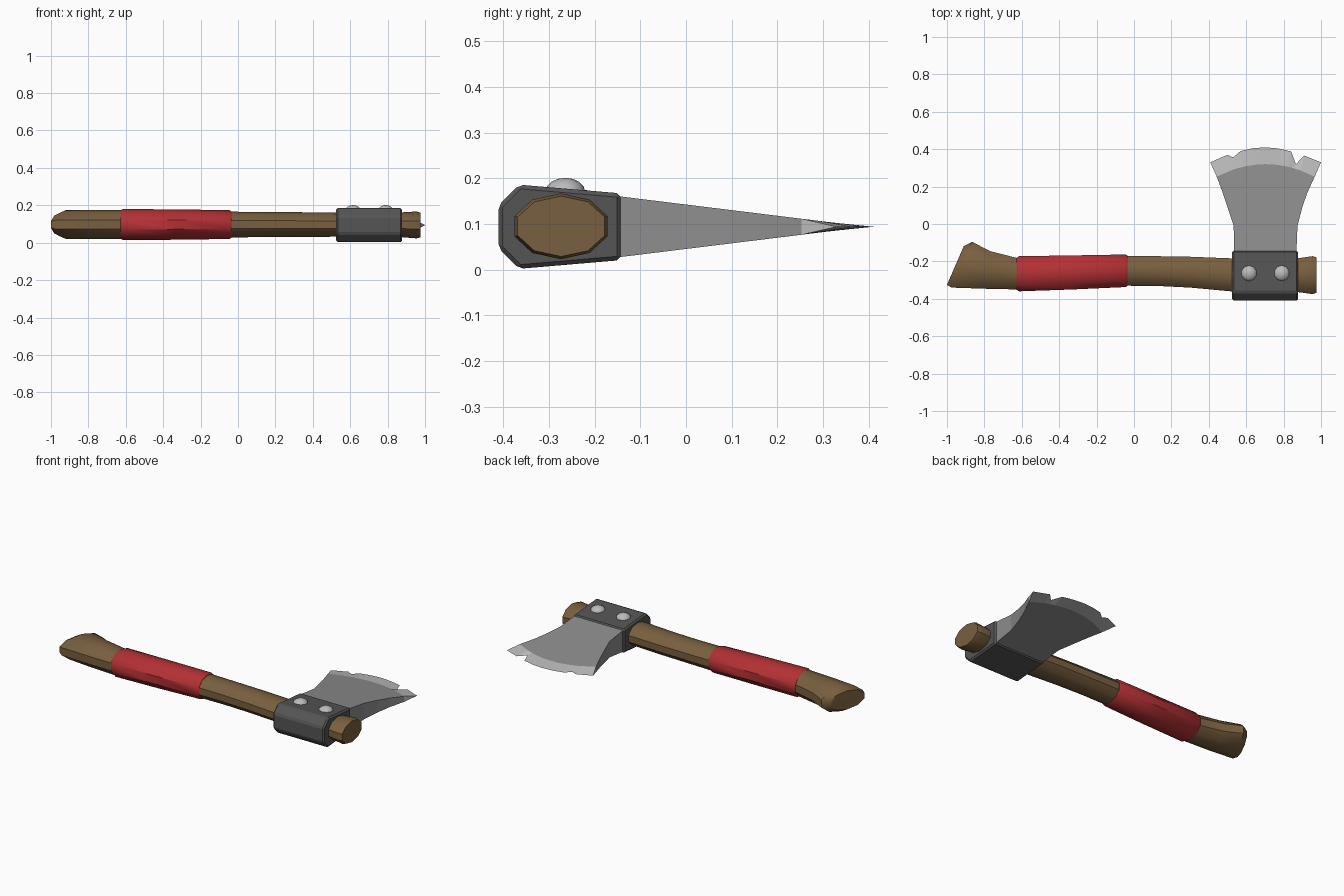
import bpy, bmesh
from math import sin, cos, pi, radians

if "Cube" in bpy.data.objects:
    bpy.data.objects.remove(bpy.data.objects["Cube"])


def material(name, rgb):
    m = bpy.data.materials.new(name)
    m.diffuse_color = (*rgb, 1)
    m.use_nodes = True
    m.node_tree.nodes["Principled BSDF"].inputs["Base Color"].default_value = m.diffuse_color
    return m


WOOD = material("wood", (0.19, 0.115, 0.05))
RED = material("red_wrap", (0.45, 0.03, 0.035))
DARK = material("dark_steel", (0.09, 0.09, 0.09))
STEEL = material("steel", (0.27, 0.27, 0.27))
BRIGHT = material("bright_steel", (0.5, 0.5, 0.5))


def make(name, verts, faces, mat, angle=None):
    me = bpy.data.meshes.new(name)
    bm = bmesh.new()
    vs = [bm.verts.new(v) for v in verts]
    for f in faces:
        bm.faces.new([vs[i] for i in f])
    bmesh.ops.recalc_face_normals(bm, faces=bm.faces)
    bm.to_mesh(me)
    bm.free()
    me.materials.append(mat)
    ob = bpy.data.objects.new(name, me)
    bpy.context.collection.objects.link(ob)
    if angle:
        smooth(ob, angle)
    return ob


def smooth(ob, angle):
    bpy.ops.object.select_all(action='DESELECT')
    ob.select_set(True)
    bpy.context.view_layer.objects.active = ob
    bpy.ops.object.shade_smooth_by_angle(angle=radians(angle))


def bridge(n, rows):
    """Faces joining closed rings of n points, capped at both ends."""
    faces = [(r * n + i, r * n + (i + 1) % n, (r + 1) * n + (i + 1) % n, (r + 1) * n + i)
             for r in range(rows - 1) for i in range(n)]
    return faces + [tuple(range(n)), tuple(range((rows - 1) * n, rows * n))]


def loft(name, rings, mat, n=10):
    """Oval rings: (x, y) of one side, (x, y) of the other, z centre, half height."""
    verts = []
    for xa, ya, xb, yb, zc, h in rings:
        for k in range(n):
            a = pi / 2 + 2 * pi * k / n
            c = cos(a) / cos(pi / n) if n == 10 else cos(a)
            c = cos(a) / cos(radians(18))
            verts.append(((xa + xb) / 2 + c * (xb - xa) / 2,
                          (ya + yb) / 2 + c * (yb - ya) / 2, zc + h * sin(a)))
    return make(name, verts, bridge(n, len(rings)), mat, 40)


# Wooden handle with slanted knob and flared head end
loft("handle", [
    (-1.0, -0.325, -0.91, -0.118, 0.097, 0.058),
    (-0.975, -0.34, -0.865, -0.095, 0.097, 0.077),
    (-0.80, -0.346, -0.77, -0.145, 0.097, 0.078),
    (-0.62, -0.35, -0.62, -0.183, 0.097, 0.077),
    (-0.04, -0.33, -0.04, -0.17, 0.097, 0.069),
    (0.12, -0.331, 0.12, -0.172, 0.097, 0.067),
    (0.30, -0.34, 0.30, -0.175, 0.097, 0.066),
    (0.53, -0.361, 0.53, -0.184, 0.097, 0.065),
    (0.87, -0.363, 0.87, -0.184, 0.096, 0.066),
    (0.955, -0.375, 0.955, -0.172, 0.095, 0.072),
    (0.975, -0.368, 0.975, -0.178, 0.095, 0.066)], WOOD)

# Red grip sleeve
loft("grip", [
    (-0.627, -0.352, -0.627, -0.18, 0.097, 0.077),
    (-0.615, -0.36, -0.615, -0.172, 0.097, 0.083),
    (-0.33, -0.35, -0.33, -0.168, 0.097, 0.081),
    (-0.045, -0.337, -0.045, -0.163, 0.097, 0.077),
    (-0.036, -0.332, -0.036, -0.168, 0.097, 0.071)], RED)

# Steel socket: chamfered profile along x with bevelled edges
profile = [(-0.41, 0.141), (-0.365, 0.186), (-0.142, 0.167),
           (-0.142, 0.021), (-0.365, 0.002), (-0.41, 0.047)]
socket = make("socket", [(x, y, z) for x in (0.525, 0.877) for y, z in profile],
              bridge(len(profile), 2), DARK)
bev = socket.modifiers.new("bevel", 'BEVEL')
bev.width, bev.segments = 0.009, 1

# Rivets
for i, x in enumerate((0.615, 0.79)):
    bpy.ops.mesh.primitive_uv_sphere_add(segments=10, ring_count=8, radius=0.044,
                                         location=(x, -0.264, 0.169))
    rivet = bpy.context.object
    rivet.name = f"rivet_{i + 1}"
    rivet.scale.z = 0.73
    rivet.data.materials.append(BRIGHT)
    smooth(rivet, 40)

# Blade: wedge body and chipped cutting edge
ZC = 0.094
left = [(0.535, -0.16), (0.533, -0.01), (0.50, 0.09), (0.475, 0.165)]
right = [(0.926, 0.165), (0.90, 0.09), (0.874, -0.01), (0.868, -0.16)]
rim = [(0.408, 0.33), (0.50, 0.37), (0.53, 0.356), (0.57, 0.39), (0.635, 0.405), (0.70, 0.41),
       (0.77, 0.404), (0.84, 0.388), (0.866, 0.32), (0.91, 0.366), (1.0, 0.33)]
line = []
for x, y in rim:
    t = (x - 0.704) / 0.296
    line.append((0.704 + 0.262 * t, 0.32 - 0.067 * t * t))


def wedge(pts, s):
    return [(x, y, ZC + s * 0.123 * (0.395 - y)) for x, y in pts]


body = left + line + right
make("blade", wedge(body, 1) + wedge(body, -1), bridge(len(body), 2), STEEL)

n = len(rim)
edge_verts = wedge(line, 1) + [(x, y, ZC) for x, y in rim] + wedge(line, -1)
edge_faces = [(r + i, r + i + 1, r + n + i + 1, r + n + i) for r in (0, n) for i in range(n - 1)]
edge_faces += [(0, n, 2 * n), (n - 1, 2 * n - 1, 3 * n - 1)]
make("cutting_edge", edge_verts, edge_faces, BRIGHT)
